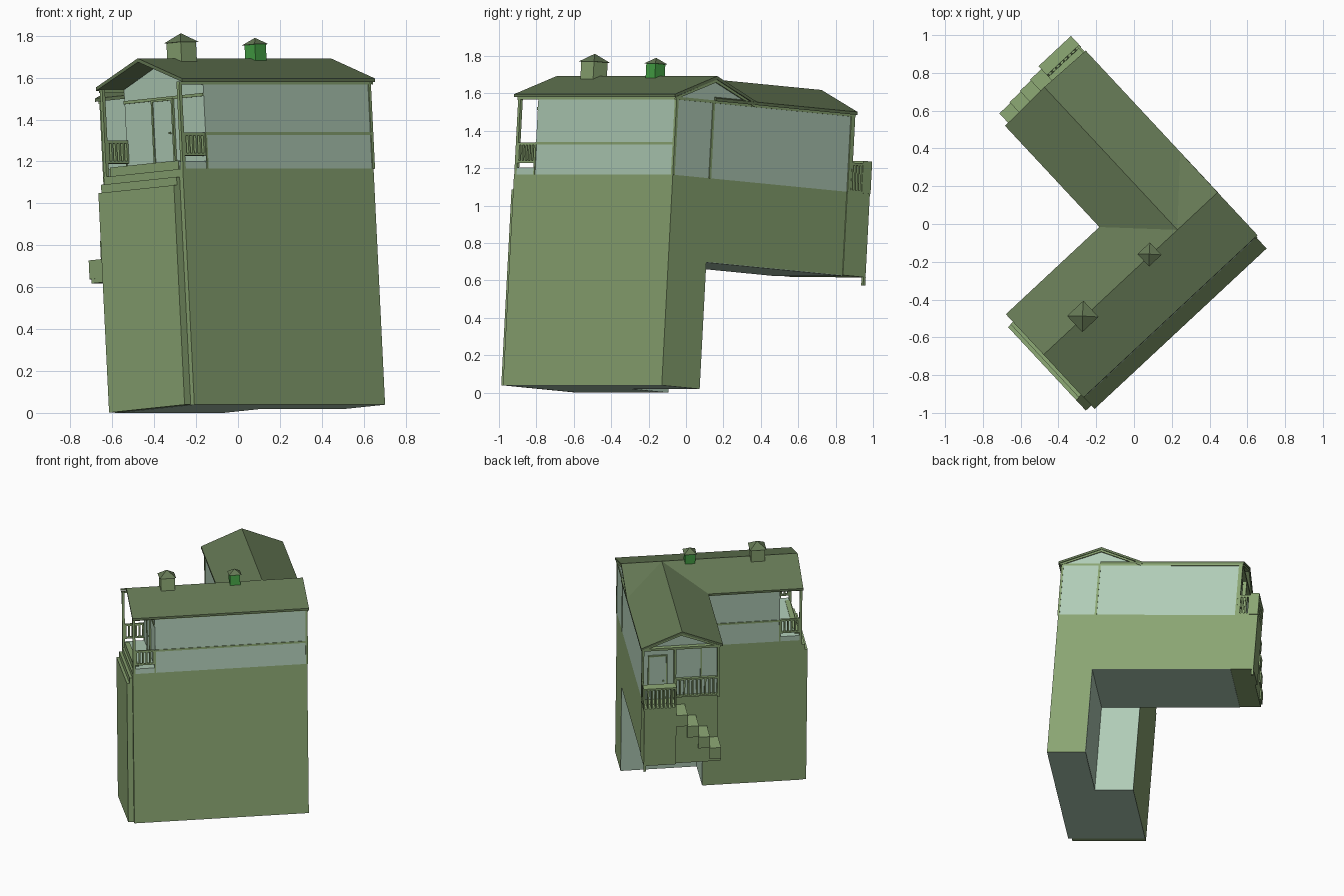
import bpy, math
from mathutils import Matrix

if "Cube" in bpy.data.objects:
    bpy.data.objects.remove(bpy.data.objects["Cube"])

# House frame: turned 43 degrees in plan and tipped slightly; local axes a, b, c
FRAME = Matrix.Rotation(math.radians(43), 4, 'Z') @ Matrix.Rotation(math.radians(-4.1), 4, 'X')


def material(name, rgb):
    m = bpy.data.materials.new(name)
    m.diffuse_color = (*rgb, 1)
    m.use_nodes = True
    m.node_tree.nodes["Principled BSDF"].inputs["Base Color"].default_value = m.diffuse_color
    return m


GREEN = material("green_base", (.254, .376, .168))
LIGHT = material("pale_wall", (.43, .597, .467))
ROOF = material("roof", (.13, .19, .09))
VIVID = material("bright_green", (.06, .36, .06))


def mesh(name, verts, faces, mat):
    me = bpy.data.meshes.new(name)
    me.from_pydata(verts, [], faces)
    me.materials.append(mat)
    ob = bpy.data.objects.new(name, me)
    ob.matrix_world = FRAME
    bpy.context.collection.objects.link(ob)
    return ob


def prism(name, pts, axis, lo, hi, mat):
    """Extrude a profile of (across, c) points along axis 'a' or 'b'."""
    place = (lambda p, t: (t, p[0], p[1])) if axis == 'a' else (lambda p, t: (p[0], t, p[1]))
    area = sum(p[0] * q[1] - q[0] * p[1] for p, q in zip(pts, pts[1:] + pts[:1]))
    if (area > 0) != (axis == 'a'):
        pts = pts[::-1]
    n = len(pts)
    verts = [place(p, lo) for p in pts] + [place(p, hi) for p in pts]
    faces = [tuple(range(n))[::-1], tuple(range(n, 2 * n))]
    faces += [(i, (i + 1) % n, (i + 1) % n + n, i + n) for i in range(n)]
    return mesh(name, verts, faces, mat)


def box(name, a, b, c, mat):
    return prism(name, [(b[0], c[0]), (b[1], c[0]), (b[1], c[1]), (b[0], c[1])], 'a', a[0], a[1], mat)


def railing(name, a, b, c, count):
    """Top and bottom rail with evenly spaced balusters along the longer side."""
    box(name + "_top_rail", a, b, (c[1] - .014, c[1]), GREEN)
    box(name + "_bottom_rail", a, b, (c[0], c[0] + .012), GREEN)
    along_a = a[1] - a[0] > b[1] - b[0]
    s, e = a if along_a else b
    for i in range(count):
        t = s + (e - s - .011) * i / (count - 1)
        span = (t, t + .011)
        box(name + "_baluster", span if along_a else a, b if along_a else span, c, GREEN)


def door(name, axis, pos, out, span, c):
    """Framed door on a wall plane."""
    def part(n, s, cc, d, mat):
        w = tuple(sorted((pos, pos + out * d)))
        box(name + n, *((w, s) if axis == 'a' else (s, w)), cc, mat)
    part("_leaf", span, c, .006, LIGHT)
    for s in span:
        part("_jamb", (s - .005, s + .005), c, .012, GREEN)
    part("_lintel", (span[0] - .005, span[1] + .005), (c[1], c[1] + .01), .012, GREEN)
    k = span[0] + .018
    part("_knob", (k, k + .01), (c[0] + .14, c[0] + .15), .014, GREEN)


FLOOR, EAVE, PEAK, UNDER = 1.127, 1.545, 1.655, .68

# Lower storeys; the far wing hangs over a notch
box("front_wing_base", (-.82, -.12), (-.575, -.02), (0, FLOOR), GREEN)
box("front_wing_base_slim", (-.12, .425), (-.575, -.30), (0, FLOOR), GREEN)
box("rear_wing_base", (-.12, .425), (-.30, .70), (UNDER, FLOOR), GREEN)
box("notch_side_wall", (-.12, -.117), (-.30, -.02), (0, UNDER), LIGHT)
box("notch_back_wall", (-.12, .425), (-.30, -.297), (0, UNDER), LIGHT)
box("rear_wing_underside", (-.12, .425), (-.297, .70), (UNDER - .004, UNDER), LIGHT)
box("base_underside", (-.82, -.12), (-.575, -.02), (-.002, 0), LIGHT)
box("base_underside_slim", (-.12, .425), (-.575, -.30), (-.002, 0), LIGHT)

# Upper storey walls with gables
prism("front_wing_wall", [(-.575, FLOOR), (-.02, FLOOR), (-.02, EAVE), (-.2975, PEAK), (-.575, EAVE)],
      'a', -.66, .425, LIGHT)
prism("rear_wing_wall", [(-.12, FLOOR), (.425, FLOOR), (.425, EAVE), (.1525, PEAK), (-.12, EAVE)],
      'b', -.02, .70, LIGHT)


# Roofs: thin gabled shells
def roof(name, mid, half, axis, lo, hi):
    t, e = 1.675, 1.557
    prism(name, [(mid - half, e), (mid, t), (mid + half, e),
                 (mid + half, e - .016), (mid, t - .018), (mid - half, e - .016)], axis, lo, hi, ROOF)


roof("front_wing_roof", -.30, .302, 'a', -.822, .438)
roof("rear_wing_roof", .147, .292, 'b', -.30, .736)

# Gable trims
for s in (-1, 1):
    prism("front_gable_trim", [(-.30, 1.657), (-.30, 1.641), (-.30 + s * .29, 1.53), (-.30 + s * .29, 1.543)],
          'a', .425, .434, GREEN)
    prism("rear_gable_trim", [(.152, 1.657), (.152, 1.641), (.152 + s * .28, 1.53), (.152 + s * .28, 1.543)],
          'b', .70, .73, GREEN)
box("rear_gable_beam", (-.125, .43), (.70, .73), (1.53, 1.548), GREEN)

# Wall bands and corner strips
for b in ((-.580, -.575), (-.02, -.015)):
    end = .425 if b[0] < -.5 else -.12
    box("wall_band", (-.66, end), b, (1.288, 1.302), GREEN)
    box("eave_band", (-.82, end), b, (1.53, 1.545), GREEN)
    box("porch_wall_strip", (-.665, -.655), b, (FLOOR, 1.30), GREEN)
box("corner_strip", (.415, .43), (-.58, -.565), (FLOOR, 1.54), GREEN)
box("side_eave_band", (.425, .43), (-.575, .71), (1.53, 1.545), GREEN)
box("side_seam_strip", (.42, .429), (-.312, -.297), (FLOOR, 1.54), GREEN)
box("porch_wall_band", (-.666, -.66), (-.575, -.02), (1.475, 1.49), GREEN)

# Front porch: floor, steps, posts, side rails, door
box("front_step_panel", (-.86, -.82), (-.55, -.02), (0, 1.05), GREEN)
box("front_step_low", (-.84, -.82), (-.55, -.02), (1.05, 1.09), GREEN)
box("porch_floor", (-.80, -.66), (-.575, -.02), (FLOOR, 1.165), LIGHT)
box("front_step_high", (-.805, -.77), (-.53, -.05), (FLOOR, 1.17), GREEN)
for b in (-.575, -.037):
    box("front_porch_post", (-.818, -.80), (b, b + .017), (FLOOR, 1.575 - .03), GREEN)
    railing("front_porch_rail", (-.80, -.665), (b, b + .015), (1.19, 1.30), 6)
door("front_door", 'a', -.66, -1, (-.36, -.22), (1.17, 1.47))

# Rear landing, rails and descending stairs
box("rear_landing", (.20, .43), (.70, .865), (UNDER, FLOOR), GREEN)
railing("landing_rail", (.20, .435), (.80, .865), (FLOOR, 1.30), 9)
railing("landing_side_rail", (.42, .432), (.70, .80), (FLOOR, 1.285), 5)
railing("rear_wall_rail", (-.12, .19), (.705, .725), (1.14, 1.29), 11)
for i in range(4):
    a1 = .20 - .08 * i
    top = 1.07 - .093 * i
    box("stair_side", (a1 - .08, a1), (.70, .85), (UNDER, top - .09), GREEN)
    box("stair_step", (a1 - .082, a1), (.70, .86), (top - .09, top), GREEN)
box("landing_leg", (.415, .43), (.85, .867), (.635, UNDER), GREEN)
for a in (-.125, .185, .415):
    box("rear_porch_post", (a, a + .016), (.70, .728), (FLOOR, 1.54), GREEN)
box("rear_wall_strip", (.0, .01), (.70, .708), (1.29, 1.53), GREEN)
door("rear_door", 'b', .70, 1, (.25, .38), (FLOOR, 1.47))


# Chimneys with pyramid caps
def chimney(name, a, b, r, cap_r, base, top, tip, mat):
    box(name, (a - r, a + r), (b - r, b + r), (base, top), mat)
    q = cap_r
    verts = [(a - q, b - q, top), (a + q, b - q, top), (a + q, b + q, top), (a - q, b + q, top), (a, b, tip)]
    mesh(name + "_cap", verts, [(3, 2, 1, 0)] + [(i, (i + 1) % 4, 4) for i in range(4)], ROOF)


chimney("large_chimney", -.532, -.299, .05, .059, 1.60, 1.75, 1.795, GREEN)
chimney("small_chimney", -.05, -.299, .036, .045, 1.60, 1.74, 1.773, VIVID)
